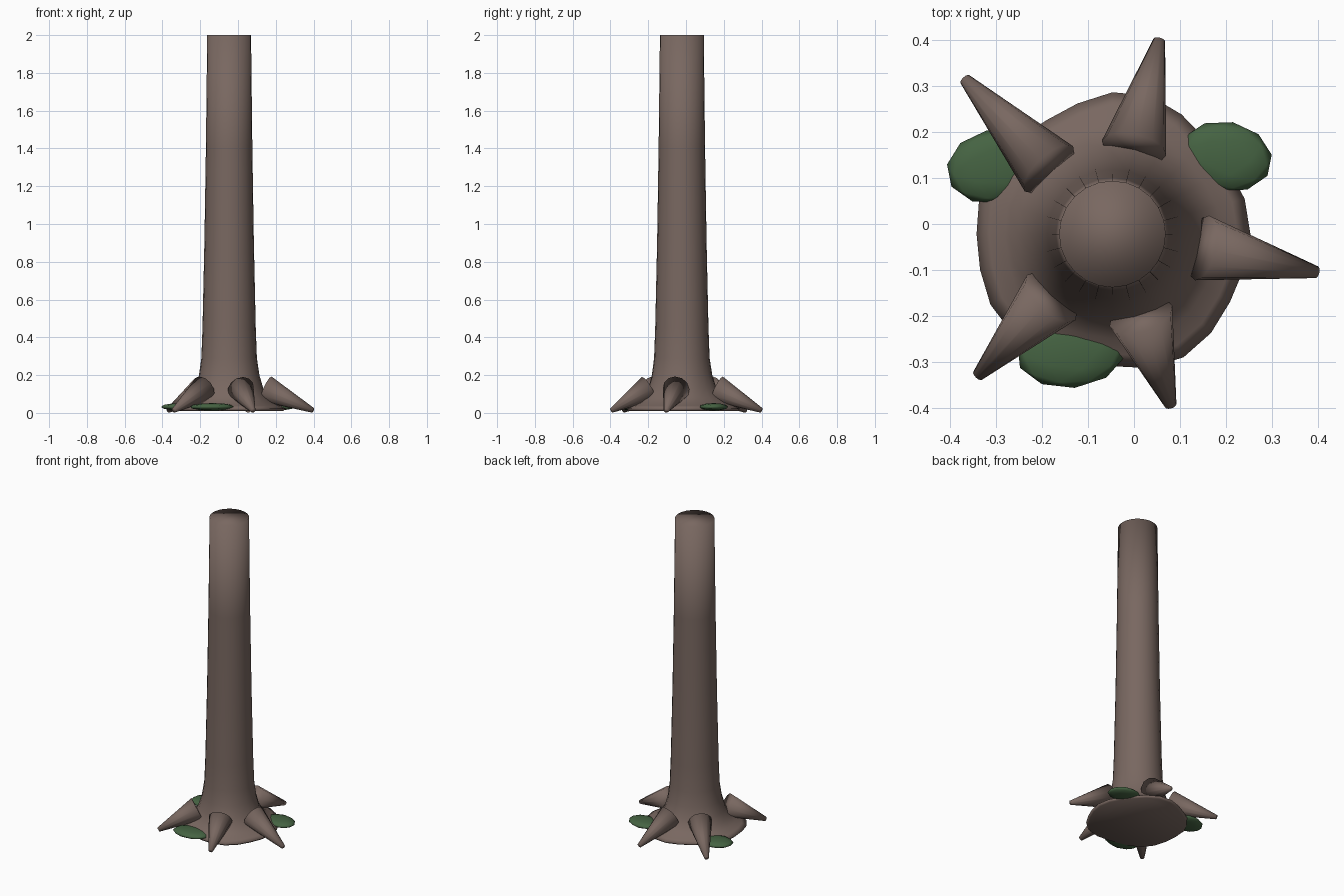
import bpy, bmesh, math
from mathutils import Vector, Matrix

if "Cube" in bpy.data.objects:
    bpy.data.objects.remove(bpy.data.objects["Cube"])


def material(name, rgb):
    m = bpy.data.materials.new(name)
    m.diffuse_color = (*rgb, 1)
    m.use_nodes = True
    m.node_tree.nodes["Principled BSDF"].inputs["Base Color"].default_value = m.diffuse_color
    return m


bark = material("bark brown", (0.19, 0.137, 0.118))
moss = material("moss green", (0.06, 0.125, 0.055))


def finish(bm, name, mat):
    bmesh.ops.recalc_face_normals(bm, faces=bm.faces)
    for f in bm.faces:
        f.smooth = True
    me = bpy.data.meshes.new(name)
    bm.to_mesh(me)
    bm.free()
    ob = bpy.data.objects.new(name, me)
    bpy.context.collection.objects.link(ob)
    me.materials.append(mat)
    return ob


# Trunk: tapered column with an uneven flare at the foot (radius, height)
CENTRE = Vector((-0.047, -0.022, 0))
PROFILE = [(0.285, 0.01), (0.298, 0.022), (0.27, 0.038), (0.235, 0.055),
           (0.205, 0.085), (0.18, 0.13), (0.16, 0.2), (0.147, 0.29),
           (0.141, 0.45), (0.131, 0.9), (0.123, 1.4), (0.116, 2.0)]
SIDES = 24
bm = bmesh.new()
rings = []
for r, z in PROFILE:
    lump = max(0, 1 - z / 0.25)
    ring = []
    for i in range(SIDES):
        a = 2 * math.pi * i / SIDES
        k = r * (1 + lump * (0.03 * math.sin(5 * a + 0.9) + 0.025 * math.cos(3 * a + 2.2)))
        ring.append(bm.verts.new(CENTRE + Vector((k * math.cos(a), k * math.sin(a), z))))
    rings.append(ring)
for lo, hi in zip(rings, rings[1:]):
    for i in range(SIDES):
        j = (i + 1) % SIDES
        bm.faces.new((lo[i], lo[j], hi[j], hi[i]))
bm.faces.new(rings[0][::-1])
bm.faces.new(rings[-1])
finish(bm, "trunk", bark)

# Roots: sloping cones from the flare down to the ground (wide end, tip)
ROOTS = [((0.148, -0.052), (0.398, -0.105)), ((0.0, 0.165), (0.055, 0.4)),
         ((-0.185, 0.12), (-0.368, 0.315)), ((-0.18, -0.16), (-0.34, -0.33)),
         ((0.015, -0.2), (0.08, -0.395))]
for n, (wide, tip) in enumerate(ROOTS, 1):
    a, b = Vector((*wide, 0.127)), Vector((*tip, 0.013))
    d = b - a
    bm = bmesh.new()
    bmesh.ops.create_cone(bm, cap_ends=True, segments=12, radius1=0.072,
                          radius2=0.013, depth=d.length)
    bmesh.ops.transform(bm, verts=bm.verts, matrix=Matrix.Translation((a + b) / 2)
                        @ d.to_track_quat('Z', 'Y').to_matrix().to_4x4())
    finish(bm, f"root_{n}", bark)

# Moss pads: flattened low-poly spheres around the foot (x, y, x radius, y radius, turn)
PADS = [(-0.305, 0.125, 0.104, 0.08, 0.2), (0.2, 0.147, 0.102, 0.076, -0.2),
        (-0.137, -0.277, 0.12, 0.08, 0.1)]
for n, (x, y, rx, ry, turn) in enumerate(PADS, 1):
    bm = bmesh.new()
    bmesh.ops.create_icosphere(bm, subdivisions=2, radius=1)
    bmesh.ops.transform(bm, verts=bm.verts, matrix=Matrix.Translation((x, y, 0.032))
                        @ Matrix.Rotation(turn, 4, 'Z')
                        @ Matrix.Diagonal((rx, ry, 0.02, 1)))
    finish(bm, f"moss_pad_{n}", moss)
